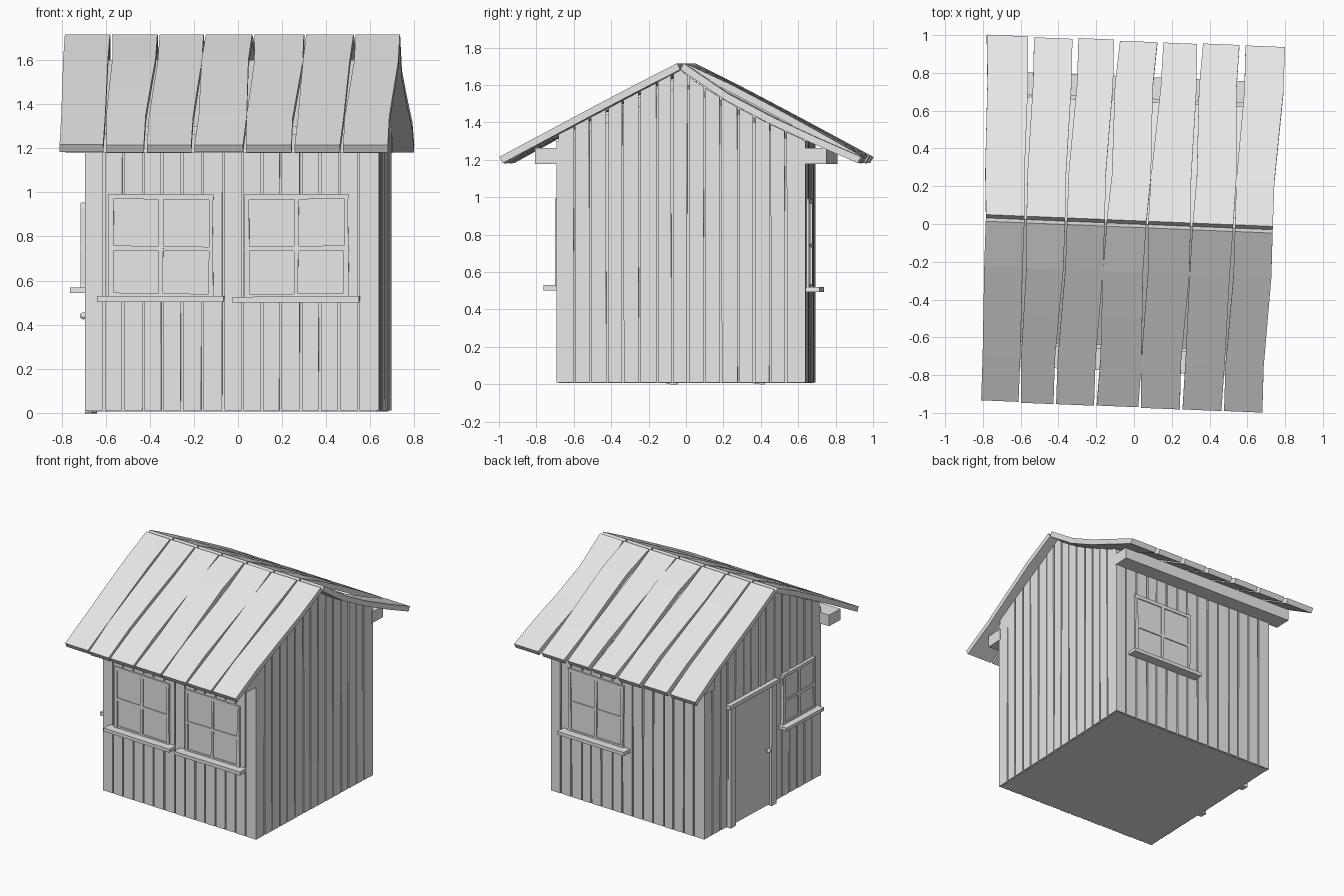
import bpy, bmesh, math, random
from mathutils import Matrix, Vector

random.seed(4)
cube = bpy.data.objects.get("Cube")
if cube:
    bpy.data.objects.remove(cube, do_unlink=True)

grey = bpy.data.materials.new("plain_grey")
grey.use_nodes = True
grey.diffuse_color = (0.8, 0.8, 0.8, 1)
grey.node_tree.nodes["Principled BSDF"].inputs["Base Color"].default_value = (0.8, 0.8, 0.8, 1)

TWIST = Matrix.Rotation(math.radians(-2.36), 4, 'Z')   # whole hut stands slightly turned
FRONT, RIGHT, BACK, LEFT = 0, 90, 180, -90             # wall directions
HALF, CORE = 0.668, 0.655                              # board face and core face


def finish(name, bm, side=FRONT):
    bm.transform(TWIST @ Matrix.Rotation(math.radians(side), 4, 'Z'))
    bmesh.ops.recalc_face_normals(bm, faces=bm.faces)
    mesh = bpy.data.meshes.new(name)
    bm.to_mesh(mesh)
    bm.free()
    mesh.materials.append(grey)
    obj = bpy.data.objects.new(name, mesh)
    bpy.context.collection.objects.link(obj)
    return obj


def prism(bm, outline, inner, outer):
    """Extrude an outline of (across, height) points outward from the wall."""
    a = [bm.verts.new((u, -inner, z)) for u, z in outline]
    b = [bm.verts.new((u, -outer, z)) for u, z in outline]
    bm.faces.new(a)
    bm.faces.new(b[::-1])
    for i in range(len(a)):
        j = (i + 1) % len(a)
        bm.faces.new((a[i], b[i], b[j], a[j]))


def bar(bm, u0, u1, z0, z1, inner, outer, wobble=0.0):
    def j():
        return random.uniform(-wobble, wobble)
    prism(bm, [(u0 + j(), z0 + j()), (u1 + j(), z0 + j()),
               (u1 + j(), z1 + j()), (u0 + j(), z1 + j())], inner, outer)


def under_roof(y):
    return 1.68 - 0.526 * abs(y)


def sag(y):
    """Dip of the right-hand rear roof plank."""
    return 0.04 * math.sin(math.pi * min(1, y / 0.97) ** 0.7) if y > 0 else 0


# Solid core of the hut
bm = bmesh.new()
eave = under_roof(CORE) - 0.07
prism(bm, [(-CORE, 0.006), (CORE, 0.006), (CORE, eave), (0, 1.6), (-CORE, eave)], -CORE, CORE)
finish("hut_core", bm, RIGHT)


# Vertical wall boards
def wall(name, side, top, half):
    bm = bmesh.new()
    count = 15
    cuts = [-half + 2 * half * i / count + (random.uniform(-.006, .006) if 0 < i < count else 0)
            for i in range(count + 1)]
    for i in range(count):
        u0 = cuts[i] + (0.005 if i else 0)
        u1 = cuts[i + 1] - (0.005 if i < count - 1 else 0)
        mid = (u0 + u1) / 2 if u0 * u1 > 0 else 0
        lean = random.uniform(-0.003, 0.003)
        prism(bm, [(u0, 0.01), (u1, 0.01), (u1 + lean * (i < count - 1), top(u1)),
                   (mid, top(mid)), (u0 + lean * (i > 0), top(u0))],
              CORE - 0.01, HALF - random.uniform(0, 0.003))
    finish(name, bm, side)


wall("front_wall_boards", FRONT, lambda u: 1.3, HALF)
wall("back_wall_boards", BACK, lambda u: 1.3, HALF)
wall("right_wall_boards", RIGHT, lambda u: under_roof(u) - sag(u), CORE)
wall("left_wall_boards", LEFT, lambda u: under_roof(u), CORE)


# Windows: backing pane, frame, crossing bars and sill
def window(name, side, u0, u1, z0, z1, out, sill_extra):
    bm = bmesh.new()
    bar(bm, u0, u1, z0, z1, CORE, out - 0.008)
    w = 0.022
    um, zm = (u0 + u1) / 2, z0 + (z1 - z0) * 0.48
    for a, b in ((u0, u0 + w), (um - w / 2, um + w / 2), (u1 - w, u1)):
        bar(bm, a, b, z0, z1, CORE, out, 0.004)
    for a, b in ((z0, z0 + w), (zm - w / 2, zm + w / 2), (z1 - w, z1)):
        bar(bm, u0, u1, a, b, CORE, out - 0.001, 0.004)
    finish(name, bm, side)
    bm = bmesh.new()
    bar(bm, u0 - sill_extra, u1 + sill_extra, z0 - 0.018, z0 + 0.008, CORE, 0.738, 0.002)
    finish(name + "_sill", bm, side)


window("front_left_window", FRONT, 0.055, 0.53, 0.52, 0.99, 0.68, 0.05)
window("front_right_window", FRONT, -0.56, -0.085, 0.52, 0.99, 0.68, 0.05)
window("back_window", BACK, -0.51, -0.03, 0.51, 0.99, 0.68, 0.05)
window("side_window", LEFT, 0.21, 0.58, 0.56, 0.95, 0.69, 0.03)

# Door with posts, lintel and knob
bm = bmesh.new()
bar(bm, -0.35, 0.09, 0.01, 0.92, CORE, HALF + 0.004)
finish("door", bm, LEFT)
bm = bmesh.new()
for u in (-0.39, 0.075):
    bar(bm, u, u + 0.055, 0, 0.92, CORE, 0.69, 0.002)
finish("door_posts", bm, LEFT)
bm = bmesh.new()
bar(bm, -0.41, 0.15, 0.915, 0.945, CORE, 0.7, 0.002)
finish("door_lintel", bm, LEFT)
bm = bmesh.new()
bmesh.ops.create_uvsphere(bm, u_segments=12, v_segments=8, radius=0.016,
                          matrix=Matrix.Translation((0.03, -0.7, 0.44)))
bmesh.ops.create_cone(bm, segments=8, radius1=0.007, radius2=0.007, depth=0.04, cap_ends=True,
                      matrix=Matrix.Translation((0.03, -0.68, 0.44)) @ Matrix.Rotation(math.pi / 2, 4, 'X'))
finish("door_knob", bm, LEFT)

# Eave beams under the roof overhang
for name, y in (("front_eave_beam", -1), ("back_eave_beam", 1)):
    bm = bmesh.new()
    bmesh.ops.create_cube(bm, size=1, matrix=Matrix.Translation((-0.04, y * 0.715, 1.22))
                          @ Matrix.Diagonal((1.42, 0.13, 0.085, 1)))
    finish(name, bm)


# Roof planks: bent strips running from ridge to eave
def plank(bm, sign, top, low, reach, bow, sway):
    steps = 4
    normal = Vector((0, sign * 0.466, 0.885)) * 0.038
    rings = []
    for i in range(steps + 1):
        t = i / steps
        y = sign * reach * t
        bend = math.sin(math.pi * t ** 0.7)
        z = under_roof(y) + bow * bend + 0.002
        shift = sway * math.sin(2 * math.pi * t)
        x0, x1 = (a + (b - a) * t + shift for a, b in zip(top, low))
        p, q = Vector((x0, y, z)), Vector((x1, y, z))
        rings.append([bm.verts.new(v) for v in (p, q, q + normal, p + normal)])
    for r, s in zip(rings, rings[1:]):
        for k in range(4):
            m = (k + 1) % 4
            bm.faces.new((r[k], r[m], s[m], s[k]))
    bm.faces.new(rings[0])
    bm.faces.new(rings[-1])


ridge = [-0.79, -0.575, -0.36, -0.15, 0.07, 0.305, 0.53, 0.74]
front = [-0.77, -0.565, -0.38, -0.165, 0.07, 0.29, 0.51, 0.72]
rear = [-0.82, -0.585, -0.35, -0.13, 0.1, 0.31, 0.535, 0.76]
for name, sign, low in (("front_roof_planks", -1, front), ("back_roof_planks", 1, rear)):
    bm = bmesh.new()
    for i in range(7):
        last = i == 6
        bow = -0.04 if last and sign > 0 else 0.004 if last else random.uniform(0.0, 0.018)
        gap = 0.016 if sign > 0 else 0.007
        plank(bm, sign, (ridge[i] + 0.005, ridge[i + 1] - 0.005),
              (low[i] + gap * (i > 0), low[i + 1] - gap * (not last)),
              random.uniform(0.948, 0.954), bow, random.uniform(-0.01, 0.01))
    finish(name, bm)
